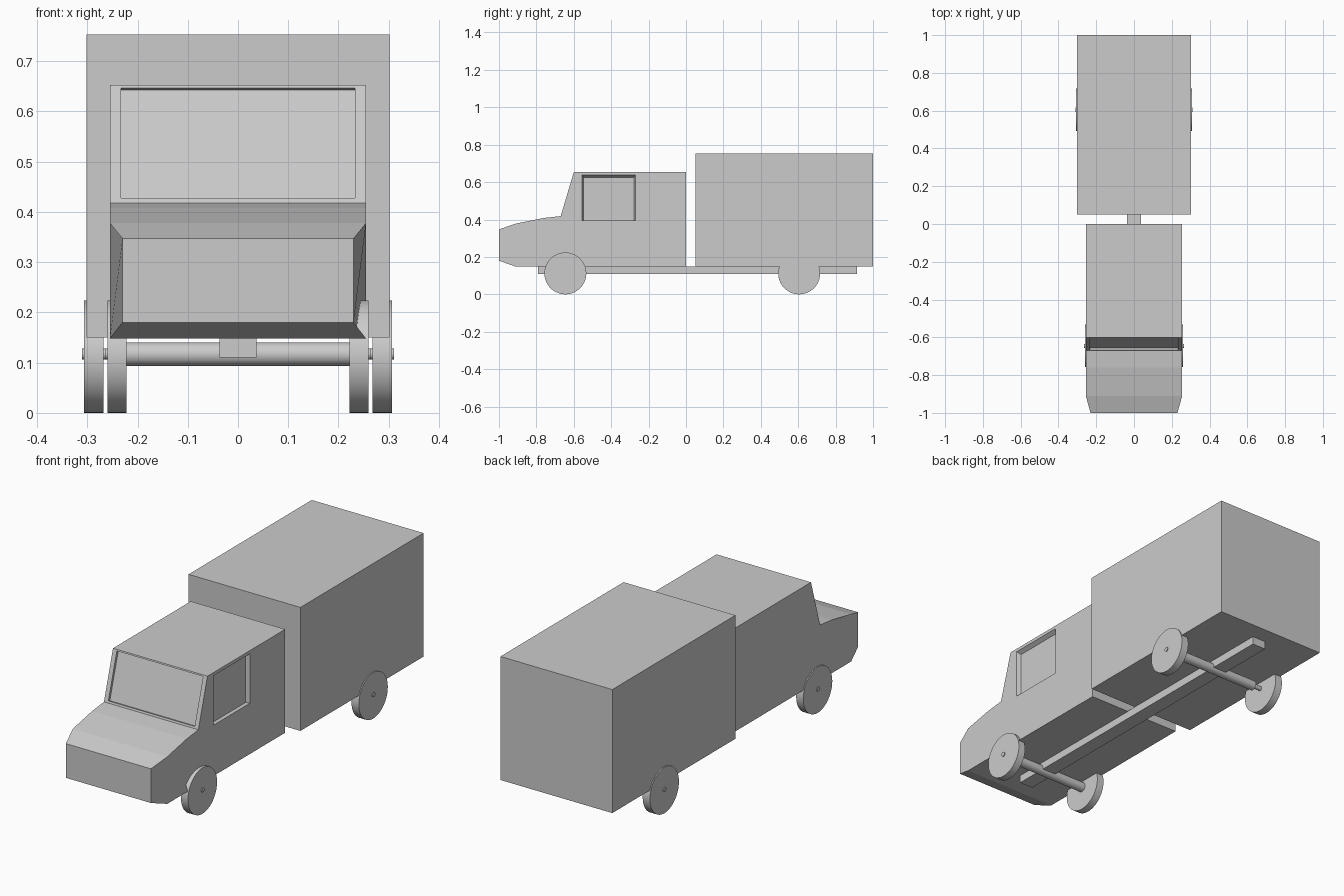
import bpy, bmesh, math
from mathutils import Vector

if "Cube" in bpy.data.objects:
    bpy.data.objects.remove(bpy.data.objects["Cube"])


def loft(name, ring_a, ring_b):
    """Closed solid between two matching rings of 3D points."""
    bm = bmesh.new()
    a = [bm.verts.new(p) for p in ring_a]
    b = [bm.verts.new(p) for p in ring_b]
    bm.faces.new(a)
    bm.faces.new(b[::-1])
    n = len(a)
    for i in range(n):
        j = (i + 1) % n
        bm.faces.new((a[i], b[i], b[j], a[j]))
    bmesh.ops.recalc_face_normals(bm, faces=bm.faces)
    me = bpy.data.meshes.new(name)
    bm.to_mesh(me)
    bm.free()
    ob = bpy.data.objects.new(name, me)
    bpy.context.collection.objects.link(ob)
    return ob


def box(name, lo, hi):
    lo, hi = Vector(lo), Vector(hi)
    bpy.ops.mesh.primitive_cube_add(size=1, location=(lo + hi) / 2)
    ob = bpy.context.object
    ob.name = name
    ob.scale = hi - lo
    return ob


def rod(name, x0, x1, y, z, radius, sides=64):
    """Cylinder lying along x."""
    bpy.ops.mesh.primitive_cylinder_add(
        vertices=sides, radius=radius, depth=x1 - x0,
        location=((x0 + x1) / 2, y, z), rotation=(0, math.pi / 2, 0))
    ob = bpy.context.object
    ob.name = name
    bpy.ops.object.shade_smooth_by_angle(angle=math.radians(30))
    return ob


def carve(target, cutter):
    mod = target.modifiers.new("recess", 'BOOLEAN')
    mod.operation = 'DIFFERENCE'
    mod.solver = 'EXACT'
    mod.object = cutter
    bpy.context.view_layer.objects.active = target
    bpy.ops.object.modifier_apply(modifier=mod.name)
    bpy.data.objects.remove(cutter)


# Cab: side profile (y, z), narrowed at the nose
profile = [(-1, 0.18), (-0.91, 0.148), (0, 0.148), (0, 0.653), (-0.60, 0.653),
           (-0.67, 0.418), (-0.76, 0.408), (-0.91, 0.378), (-1, 0.347)]


def cab_side(s):
    return [(s * (0.23 if y == -1 else 0.255), y, z) for y, z in profile]


cab = loft("cab", cab_side(-1), cab_side(1))

# Windscreen recess, cut square to the sloping face
low, high = Vector((-0.67, 0.418)), Vector((-0.60, 0.653))
d = (high - low).normalized()
n = Vector((-d.y, d.x))
p, q = low + d * 0.010, high - d * 0.007
section = [p + n * 0.05, q + n * 0.05, q - n * 0.012, p - n * 0.012]
carve(cab, loft("windscreen_cutter",
                [(-0.233, v.x, v.y) for v in section],
                [(0.233, v.x, v.y) for v in section]))


# Side window recess (right side only), with slanted edges
def window_ring(x, t):
    y0, y1, z0, z1 = -0.555 + t, -0.27 - t, 0.396, 0.637 - 1.5 * t
    return [(x, y0, z0), (x, y1, z0), (x, y1, z1), (x, y0, z1)]


carve(cab, loft("window_cutter", window_ring(0.275, -0.008), window_ring(0.235, 0.008)))

# Cargo box and chassis beam
box("cargo_box", (-0.302, 0.05, 0.15), (0.302, 1, 0.753))
box("chassis_beam", (-0.037, -0.79, 0.11), (0.037, 0.915, 0.15))

# Axles, thin hub shafts and wheels
for end, y, inner, outer in (("front", -0.645, 0.222, 0.26),
                             ("rear", 0.605, 0.268, 0.307)):
    rod(end + "_axle", -0.223, 0.223, y, 0.117, 0.0235, 32)
    rod(end + "_hub_shaft", -outer - 0.004, outer + 0.004, y, 0.117, 0.011, 24)
    for side, s in (("left", -1), ("right", 1)):
        x0, x1 = sorted((s * inner, s * outer))
        rod(f"{end}_{side}_wheel", x0, x1, y, 0.112, 0.112)
